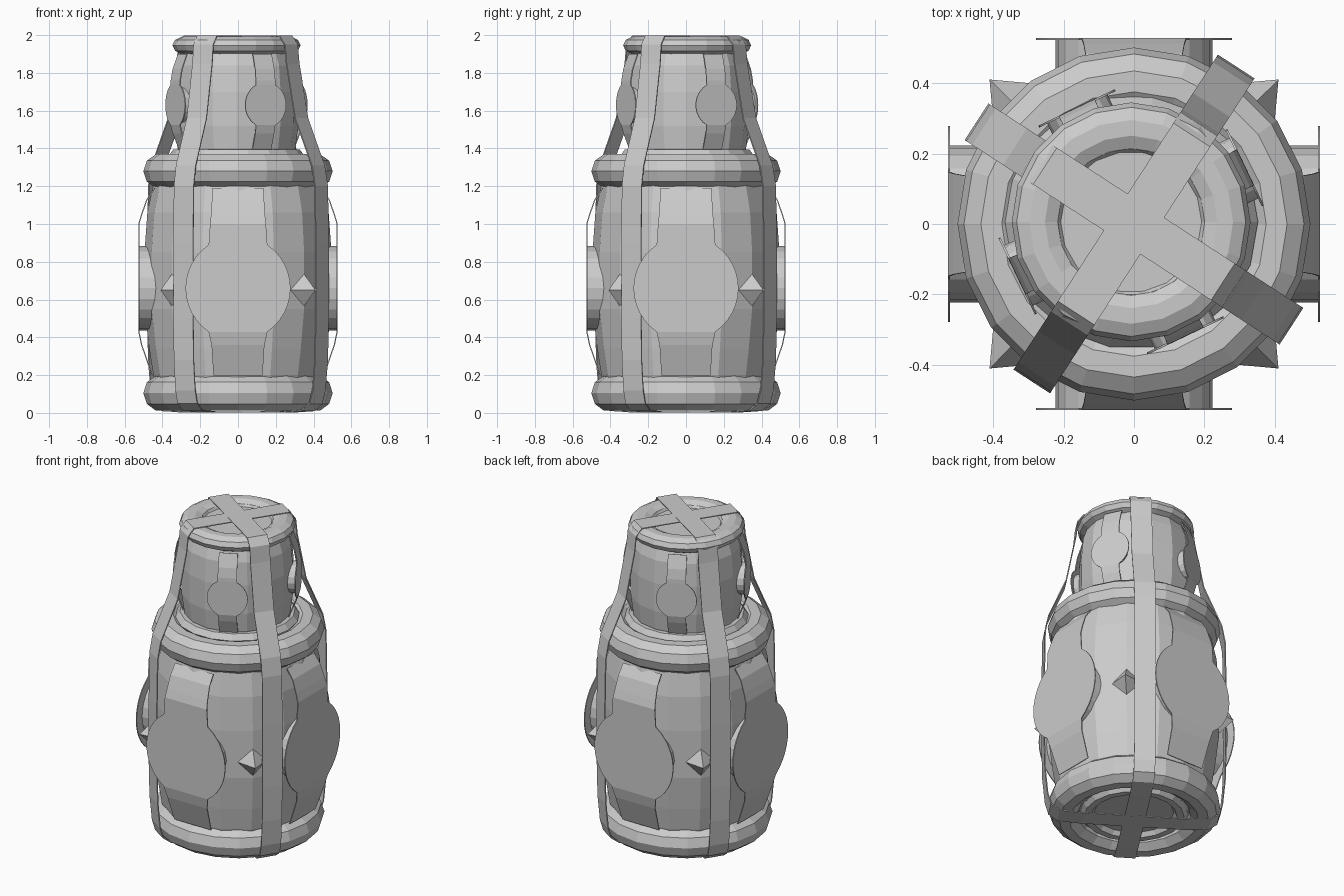
import bpy
from math import sin, cos, pi, radians
from mathutils import Matrix, Vector

if "Cube" in bpy.data.objects:
    bpy.data.objects.remove(bpy.data.objects["Cube"])


def make(name, verts, faces, thickness=0):
    me = bpy.data.meshes.new(name)
    me.from_pydata(verts, [], faces)
    ob = bpy.data.objects.new(name, me)
    bpy.context.collection.objects.link(ob)
    if thickness:
        m = ob.modifiers.new("thickness", 'SOLIDIFY')
        m.thickness, m.offset = thickness, 0
    return ob


def lathe(name, profile, n, closed=False, centre=(0, 0)):
    """Revolve (radius, z) points, listed bottom to top on the outside."""
    verts = [(centre[0] + r * cos(2 * pi * i / n), centre[1] + r * sin(2 * pi * i / n), z)
             for r, z in profile for i in range(n)]
    k = len(profile)
    faces = [(a * n + i, a * n + (i + 1) % n, (a + 1) % k * n + (i + 1) % n, (a + 1) % k * n + i)
             for a in range(k if closed else k - 1) for i in range(n)]
    if not closed:
        faces += [tuple(reversed(range(n))), tuple(range((k - 1) * n, k * n))]
    return make(name, verts, faces)


def ring(name, major, minor_r, minor_z, z, n, sides=10, centre=(0, 0)):
    prof = [(major + minor_r * cos(2 * pi * j / sides), z + minor_z * sin(2 * pi * j / sides))
            for j in range(sides)]
    return lathe(name, prof, n, True, centre)


def ribbon(name, rows, angle, closed=False, centre=(0, 0), thickness=0.006):
    """Sheet through (distance, z, half width) rows, facing the given angle."""
    u = Vector((cos(angle), sin(angle), 0))
    t = Vector((-sin(angle), cos(angle), 0))
    c = Vector((centre[0], centre[1], 0))
    verts = [c + u * r + t * s * w + Vector((0, 0, z)) for r, z, w in rows for s in (-1, 1)]
    k = len(rows)
    faces = [(2 * a, 2 * a + 1, 2 * ((a + 1) % k) + 1, 2 * ((a + 1) % k))
             for a in range(k if closed else k - 1)]
    return make(name, verts, faces, thickness)


def drum(name, radius, inner, outer, z, angle, n=24, centre=(0, 0)):
    ob = lathe(name, [(radius, inner), (radius, outer)], n)
    ob.data.transform(Matrix.Translation((*centre, z)) @ Matrix.Rotation(angle, 4, 'Z')
                      @ Matrix.Rotation(pi / 2, 4, 'Y'))
    # keep the drum on its own side of the jar
    return ob


def arc(dist, z, radius, start, steps=12):
    return [(dist, z + radius * cos(a), radius * sin(a))
            for a in (radians(start + (180 - 2 * start) * i / steps) for i in range(steps + 1))]


# Lower barrel and its two fat rings
lathe("lower_body", [(.30, .06), (.42, .10), (.448, .2), (.47, .34), (.495, .55), (.495, .85),
                     (.48, 1.06), (.45, 1.2), (.40, 1.3), (.30, 1.36)], 16)
ring("bottom_ring", .405, .096, .098, .105, 20)
ring("shoulder_ring", .405, .096, .094, 1.28, 20)
ring("base_inner_ring", .27, .04, .03, .06, 18, 6)

# Upper barrel, neck ring and lid
top = (-.008, .006)
ring("neck_ring", .31, .05, .04, 1.36, 18, 6, top)
lathe("upper_body", [(.29, 1.33), (.312, 1.4), (.328, 1.52), (.33, 1.7), (.318, 1.84), (.29, 1.92)],
      16, centre=top)
ring("lid_rim", .267, .072, .049, 1.946, 20, 10, top)
lathe("lid_disc", [(.25, 1.9), (.25, 1.965), (.21, 1.975), (.20, 1.96)], 18, centre=top)

# Large panels with round drums on the four sides
big = ([(.44, 1.19, .135), (.482, 1.13, .138), (.51, 1.05, .143), (.525, 1.0, .148)]
       + arc(.525, .66, .278, 34) + [(.51, .36, .14), (.455, .2, .13)])
for i in range(4):
    ribbon(f"side_panel_{i}", big, i * pi / 2)
    drum(f"side_drum_{i}", .223, .4, .526, .66, i * pi / 2)

# Small panels with drums on the upper barrel
small = ([(.315, 1.9, .055), (.345, 1.82, .056), (.356, 1.76, .057)]
         + arc(.357, 1.63, .12, 28) + [(.345, 1.48, .055), (.305, 1.385, .055)])
for i in range(4):
    a = radians(25.5) + i * pi / 2
    ribbon(f"upper_panel_{i}", small, a, centre=top)
    drum(f"upper_drum_{i}", .095, .27, .358, 1.63, a, 16, top)

# Eight-faced spikes on the diagonals
for i in range(4):
    a = pi / 4 + i * pi / 2
    u, t, up = Vector((cos(a), sin(a), 0)), Vector((-sin(a), cos(a), 0)), Vector((0, 0, 1))
    c = u * .46 + up * .65
    make(f"spike_{i}", [c + t * .1, c + up * .12, c - t * .1, c - up * .12, c + u * .12, c - u * .1],
         [(0, 1, 4), (1, 2, 4), (2, 3, 4), (3, 0, 4), (1, 0, 5), (2, 1, 5), (3, 2, 5), (0, 3, 5)])

# Two crossed straps wrapped around the whole jar
half = [(.30, .004), (.44, .012), (.49, .05), (.51, .12), (.525, .28), (.53, .5), (.53, .9),
        (.525, 1.2), (.505, 1.31), (.40, 1.56), (.345, 1.85), (.335, 1.95), (.30, 1.996)]
for i, lift in enumerate((-.001, 0)):
    loop = half + [(-r, z) for r, z in reversed(half)]
    rows = [(r, z + (lift if z > 1.9 else -lift if z < .1 else 0), .062) for r, z in loop]
    ribbon(f"strap_{i}", rows, radians(57 + 90 * i), True)
